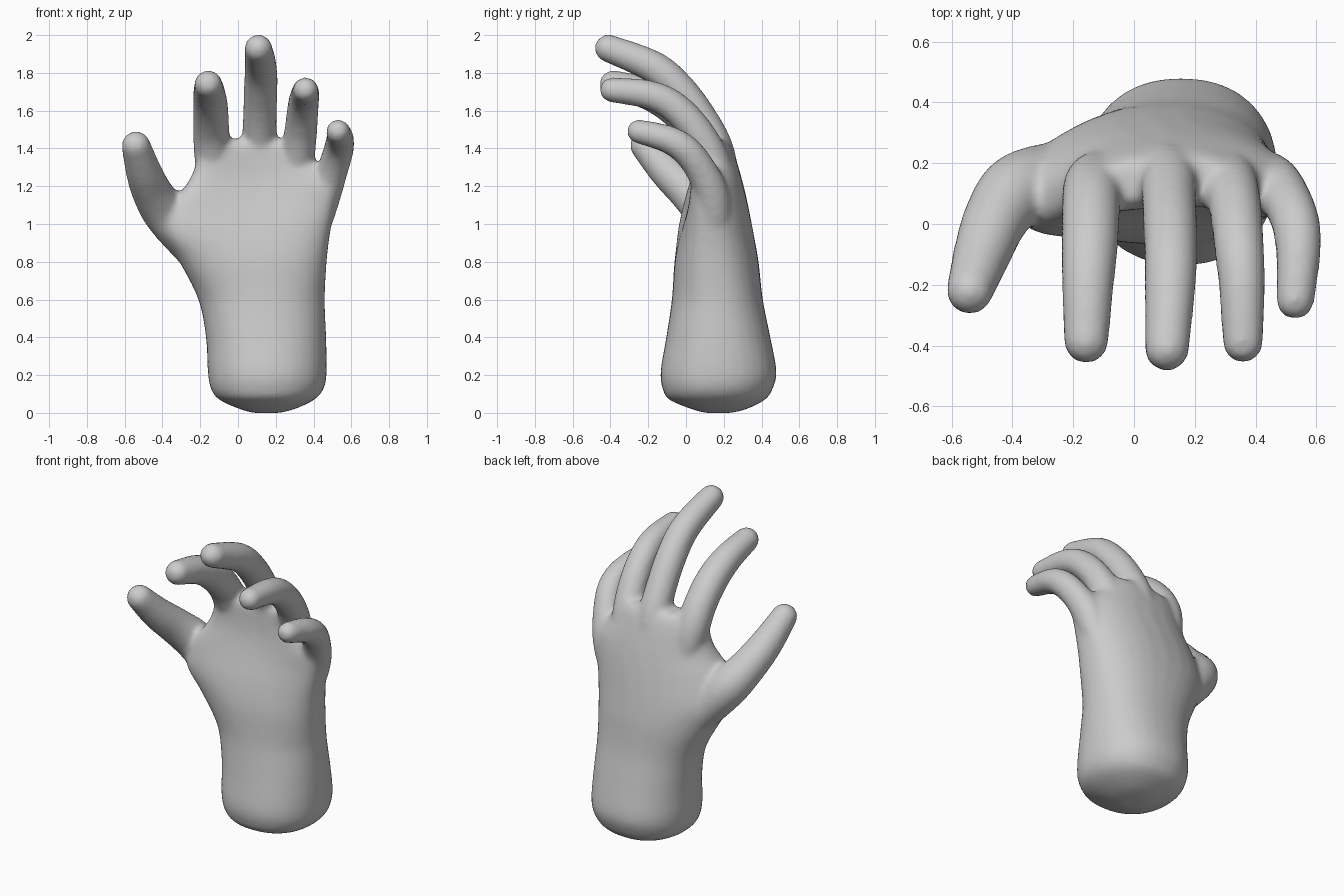
import bpy
import bmesh
import math
from mathutils import Vector

cube = bpy.data.objects.get("Cube")
if cube:
    bpy.data.objects.remove(cube, do_unlink=True)

SIDES = 32


def spline(rows, steps):
    """Smooth interpolation through rows of any width."""
    p = [Vector(r) for r in rows]
    p = [p[0]] + p + [p[-1]]
    out = []
    for a, b, c, d in zip(p, p[1:], p[2:], p[3:]):
        for i in range(steps):
            t = i / steps
            out.append(0.5 * (2 * b + (c - a) * t + (2 * a - 5 * b + 4 * c - d) * t ** 2
                              + (3 * b - a - 3 * c + d) * t ** 3))
    out.append(p[-1])
    return out


def loft(bm, rings):
    """Closed skin over a list of point rings."""
    loops = [[bm.verts.new(co) for co in ring] for ring in rings]
    for lo, hi in zip(loops, loops[1:]):
        for i in range(SIDES):
            j = (i + 1) % SIDES
            bm.faces.new((lo[i], lo[j], hi[j], hi[i]))
    bm.faces.new(loops[0][::-1])
    bm.faces.new(loops[-1])


def signed_power(v, e):
    return math.copysign(abs(v) ** e, v)


def palm_ring(row):
    """Round at the wrist, boxier and bowed towards the knuckles."""
    z, x0, x1, y0, y1 = row
    rise = min(max((z - 0.6) / 0.6, 0), 1)
    power = 0.9 - 0.2 * rise
    ring = []
    for i in range(SIDES):
        a = math.tau * i / SIDES
        x = (x0 + x1) / 2 + (x1 - x0) / 2 * signed_power(math.cos(a), power)
        y = (y0 + y1) / 2 + (y1 - y0) / 2 * signed_power(math.sin(a), power)
        ring.append((x, y - 0.5 * rise * (x - 0.14) ** 2, z))
    return ring


def finger(bm, rows):
    """Tapered tube along x, y, z, radius rows, with a round tip."""
    pts = spline(rows, 6)
    rings = []

    def add(centre, tangent, radius):
        u = Vector((1, 0, 0))
        u = (u - tangent * u.dot(tangent)).normalized()
        v = tangent.cross(u)
        rings.append([centre + radius * (u * math.cos(math.tau * i / SIDES)
                                         + v * math.sin(math.tau * i / SIDES))
                      for i in range(SIDES)])

    for i, p in enumerate(pts):
        tangent = (pts[min(i + 1, len(pts) - 1)] - pts[max(i - 1, 0)]).to_3d().normalized()
        add(p.to_3d(), tangent, p[3])
    for k in range(1, 8):
        a = math.radians(12 * k)
        add(pts[-1].to_3d() + tangent * pts[-1][3] * math.sin(a), tangent, pts[-1][3] * math.cos(a))
    loft(bm, rings)


bm = bmesh.new()

# Wrist and palm: height, x range, y range
palm = [
    (0, .08, .22, .10, .24), (.02, .01, .30, .03, .32),
    (.07, -.10, .405, -.09, .42), (.13, -.145, .455, -.125, .46),
    (.22, -.16, .47, -.135, .48), (.4, -.17, .467, -.105, .447),
    (.6, -.21, .46, -.075, .407), (.8, -.31, .47, -.06, .385),
    (.95, -.39, .488, -.03, .36), (1.1, -.35, .515, .015, .33),
    (1.2, -.28, .525, .04, .307), (1.27, -.24, .47, .05, .288),
    (1.34, -.22, .40, .055, .267), (1.41, -.21, .38, .06, .24),
    (1.45, -.17, .34, .09, .21),
]
loft(bm, [palm_ring(r) for r in spline(palm, 4)])

# Thumb
finger(bm, [(-.20, .17, .84, .11), (-.37, .12, 1.04, .12), (-.45, .025, 1.16, .108),
            (-.50, -.10, 1.28, .095), (-.54, -.22, 1.415, .077)])
# Index finger
finger(bm, [(-.08, .18, 1.0, .07), (-.115, .16, 1.2, .085), (-.135, .125, 1.36, .097),
            (-.142, .06, 1.49, .096), (-.145, -.06, 1.61, .094), (-.152, -.2, 1.69, .086),
            (-.157, -.385, 1.74, .074)])
# Middle finger
finger(bm, [(.11, .21, 1.0, .07), (.11, .195, 1.2, .09), (.113, .16, 1.39, .094),
            (.115, .085, 1.545, .09), (.12, -.03, 1.705, .089), (.12, -.17, 1.83, .086),
            (.108, -.41, 1.93, .074)])
# Ring finger
finger(bm, [(.26, .2, .98, .07), (.29, .175, 1.18, .09), (.312, .135, 1.34, .094),
            (.333, .05, 1.5, .087), (.345, -.07, 1.625, .083), (.355, -.2, 1.685, .077),
            (.358, -.39, 1.71, .067)])
# Little finger
finger(bm, [(.36, .16, .85, .06), (.415, .155, 1.02, .085), (.455, .135, 1.16, .092),
            (.50, .08, 1.285, .083), (.532, 0, 1.39, .08), (.54, -.1, 1.45, .074),
            (.53, -.25, 1.49, .064)])

mesh = bpy.data.meshes.new("hand")
bmesh.ops.recalc_face_normals(bm, faces=bm.faces)
bm.to_mesh(mesh)
bm.free()
hand = bpy.data.objects.new("hand", mesh)
bpy.context.collection.objects.link(hand)
bpy.context.view_layer.objects.active = hand
hand.select_set(True)

# Fuse the fingers into the palm and soften the webs
remesh = hand.modifiers.new("fuse", 'REMESH')
remesh.mode = 'VOXEL'
remesh.voxel_size = 0.016
soften = hand.modifiers.new("soften", 'SMOOTH')
soften.factor = 0.5
soften.iterations = 10
for name in ("fuse", "soften"):
    bpy.ops.object.modifier_apply(modifier=name)
bpy.ops.object.shade_smooth()

# Plain grey
grey = bpy.data.materials.new("plain_grey")
grey.use_nodes = True
colour = (0.6, 0.6, 0.6, 1)
grey.diffuse_color = colour
grey.node_tree.nodes["Principled BSDF"].inputs["Base Color"].default_value = colour
hand.data.materials.clear()
hand.data.materials.append(grey)
